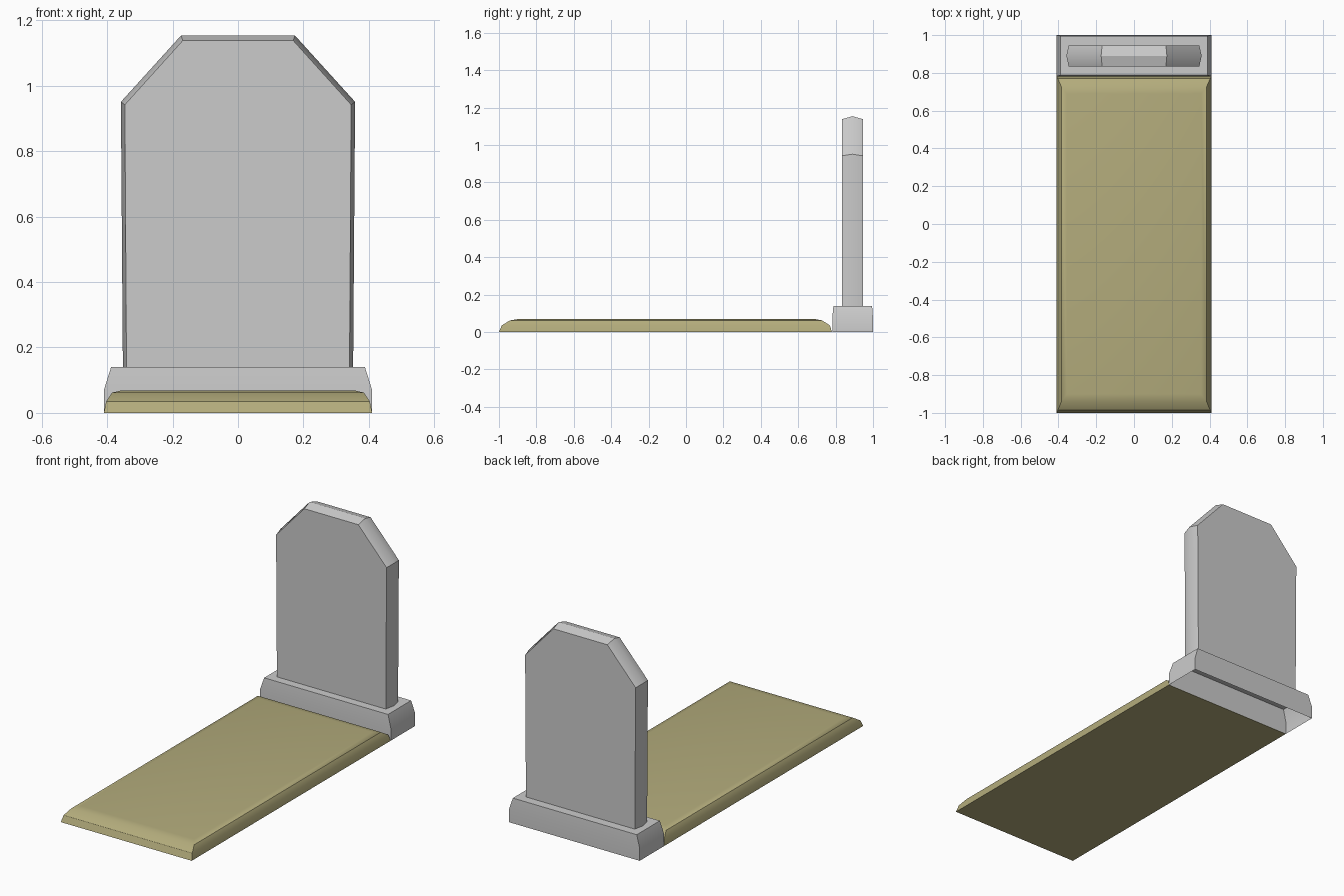
import bpy, bmesh

if "Cube" in bpy.data.objects:
    bpy.data.objects.remove(bpy.data.objects["Cube"])


def loft(name, rings, cap_start=False, cap_end=False, smooth=True):
    """Skin a stack of equal-length closed rings into one object."""
    bm = bmesh.new()
    rows = [[bm.verts.new(p) for p in ring] for ring in rings]
    for a, b in zip(rows, rows[1:]):
        n = len(a)
        for i in range(n):
            j = (i + 1) % n
            bm.faces.new((a[i], a[j], b[j], b[i]))
    if cap_start:
        bm.faces.new(rows[0][::-1])
    if cap_end:
        bm.faces.new(rows[-1])
    bm.normal_update()
    me = bpy.data.meshes.new(name)
    bm.to_mesh(me)
    bm.free()
    ob = bpy.data.objects.new(name, me)
    bpy.context.collection.objects.link(ob)
    if smooth:
        bpy.ops.object.select_all(action='DESELECT')
        ob.select_set(True)
        bpy.context.view_layer.objects.active = ob
        bpy.ops.object.shade_smooth_by_angle()
    return ob


def rect(x, y0, y1, z):
    return [(-x, y0, z), (x, y0, z), (x, y1, z), (-x, y1, z)]


# Grave mound: rounded edges and a barely domed top
mound = loft("grave_mound", [
    rect(0.41, -1.0, 0.78, 0.0),
    rect(0.403, -0.985, 0.77, 0.035),
    rect(0.385, -0.942, 0.728, 0.062),
    rect(0.355, -0.90, 0.69, 0.069),
], cap_start=True, cap_end=True)
mat = bpy.data.materials.new("dry_grass")
mat.diffuse_color = (0.45, 0.41, 0.20, 1)
mat.use_nodes = True
mat.node_tree.nodes["Principled BSDF"].inputs["Base Color"].default_value = mat.diffuse_color
mound.data.materials.append(mat)

Y0, YM, Y1 = 0.835, 0.89, 0.945   # headstone front, ridge, back
BASE_Z = 0.14

# Plinth: hollow underneath, tapered upper half, opening under the stone
loft("plinth", [
    rect(0.41, 0.782, 1.0, 0.0),
    rect(0.41, 0.782, 1.0, 0.07),
    rect(0.388, 0.788, 0.995, BASE_Z),
    rect(0.341, Y0, Y1, BASE_Z),
])


# Headstone: clipped-corner slab with a ridge running round its rim
def outline(half, y):
    pts = [(x, y, z) for x, z in half]
    return pts + [(-x, y, z) for x, z in reversed(half)]


face = [(0.341, BASE_Z), (0.346, 0.942), (0.169, 1.138)]
ridge = [(0.352, BASE_Z), (0.358, 0.951), (0.174, 1.154)]
stone = loft("headstone",
             [outline(face, Y1), outline(ridge, YM), outline(face, Y0)],
             cap_start=True, cap_end=True, smooth=False)
# Remove the hidden underside and make normals consistent
bm = bmesh.new()
bm.from_mesh(stone.data)
bmesh.ops.recalc_face_normals(bm, faces=bm.faces[:])
under = [f for f in bm.faces if all(v.co.z < BASE_Z + 0.001 for v in f.verts)]
bmesh.ops.delete(bm, geom=under, context='FACES')
bm.to_mesh(stone.data)
bm.free()
bpy.ops.object.select_all(action='DESELECT')
stone.select_set(True)
bpy.context.view_layer.objects.active = stone
bpy.ops.object.shade_smooth_by_angle()
